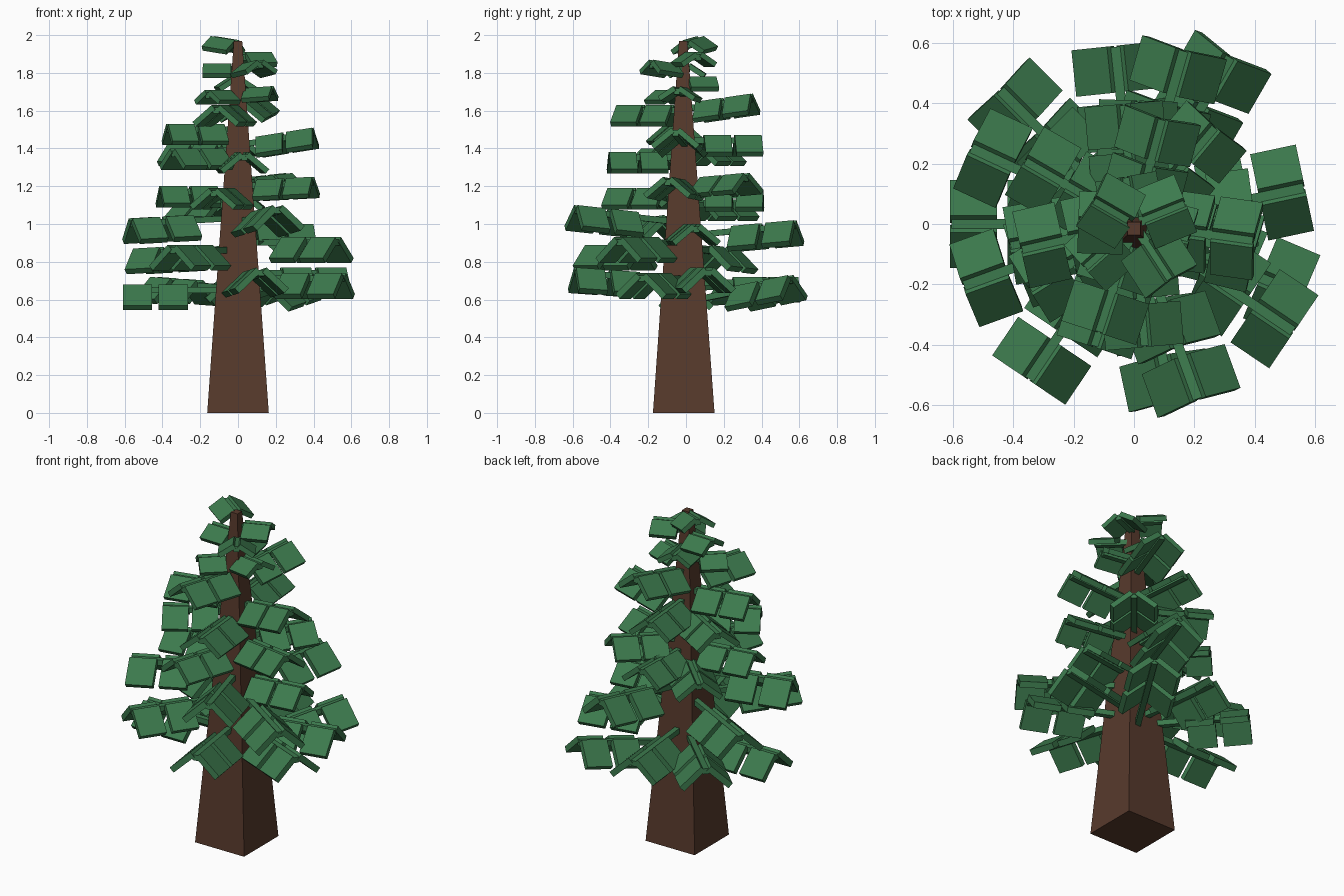
import bpy, bmesh, math
from mathutils import Vector

if "Cube" in bpy.data.objects:
    bpy.data.objects.remove(bpy.data.objects["Cube"])


def material(name, rgb):
    m = bpy.data.materials.new(name)
    m.diffuse_color = (*rgb, 1)
    m.use_nodes = True
    m.node_tree.nodes["Principled BSDF"].inputs["Base Color"].default_value = m.diffuse_color
    return m


GREEN = material("needle green", (0.045, 0.193, 0.074))
BROWN = material("bark brown", (0.095, 0.042, 0.025))


def add_box(bm, origin, axes, spans):
    """Box in a local frame; spans = (min, max) along each of the three axes."""
    vs = [bm.verts.new(origin + axes[0] * a + axes[1] * b + axes[2] * c)
          for a in spans[0] for b in spans[1] for c in spans[2]]
    for f in ((0, 1, 3, 2), (4, 6, 7, 5), (0, 4, 5, 1),
              (2, 3, 7, 6), (0, 2, 6, 4), (1, 5, 7, 3)):
        bm.faces.new([vs[i] for i in f])


def finish(bm, name, mat):
    bmesh.ops.recalc_face_normals(bm, faces=bm.faces)
    me = bpy.data.meshes.new(name)
    bm.to_mesh(me)
    bm.free()
    me.materials.append(mat)
    bpy.context.collection.objects.link(bpy.data.objects.new(name, me))


def branch(name, az, reach, z, pitch, pairs, length, gap, slant, droop, t):
    """Ridge beam with pairs of flat needle plates hanging like a roof."""
    a, p, d = math.radians(az), math.radians(pitch), math.radians(droop)
    u = Vector((math.cos(a) * math.cos(p), math.sin(a) * math.cos(p), math.sin(p)))
    v = Vector((-math.sin(a), math.cos(a), 0))
    w = u.cross(v)
    tip = Vector((reach * math.cos(a), reach * math.sin(a), z))
    bm = bmesh.new()
    # beam running back into the trunk
    add_box(bm, tip, (u, v, w), ((-reach + 0.02, -0.004), (-0.016, 0.016), (-0.045, -0.013)))
    # sloping plates on both sides, their thick edges forming a groove on the ridge
    for i in range(pairs):
        end = -i * (length + gap)
        for side in (1, -1):
            along = v * side * math.cos(d) - w * math.sin(d)
            normal = v * side * math.sin(d) + w * math.cos(d)
            start = tip + v * side * (t * math.sin(d) + 0.004)
            add_box(bm, start, (u, along, normal),
                    ((end - length, end), (0, slant), (-t, 0)))
    finish(bm, name, GREEN)


# trunk: square, tapering to the top
bm = bmesh.new()
rings = []
for half, cy, z in ((0.163, -0.012, 0), (0.022, -0.015, 1.97)):
    rings.append([bm.verts.new((sx * half, cy + sy * half, z))
                  for sx, sy in ((-1, -1), (1, -1), (1, 1), (-1, 1))])
bm.faces.new(rings[0])
bm.faces.new(rings[1])
for i in range(4):
    j = (i + 1) % 4
    bm.faces.new((rings[0][i], rings[0][j], rings[1][j], rings[1][i]))
finish(bm, "trunk", BROWN)

# branches: azimuth, reach, ridge height at the tip, upward pitch
lower = ((180, .61, .68, 0), (135, .63, .72, 3), (60, .64, .73, 10),
         (12, .58, .77, 0), (337, .61, .74, 0), (282, .60, .77, 4),
         (155, .60, .87, -3), (96, .595, .72, 0), (236, .625, .89, 0),
         (326, .64, .93, 0), (200, .605, 1.03, -3), (290, .62, 1.10, 6),
         (74, .60, 1.02, 5))
middle = ((352, .40, 1.51, 9), (346, .41, 1.25, 3), (193, .385, 1.53, 0),
          (212, .41, 1.40, 0), (275, .41, 1.38, 0), (190, .42, 1.20, 0),
          (252, .43, 1.19, 0), (95, .40, 1.47, 0), (50, .42, 1.27, 4),
          (88, .41, 1.18, 0), (150, .42, 1.42, 0), (135, .42, 1.13, 0),
          (252, .38, 1.63, 0), (75, .36, 1.69, 8), (8, .40, 1.0, 0))
upper = ((222, .22, 1.71, 0), (345, .19, 1.73, 4), (100, .16, 1.78, 0),
         (178, .185, 1.85, 0), (303, .22, 1.87, 8), (22, .185, 1.91, 0),
         (150, .155, 1.995, 8))
for tier, rows, shape in (("lower", lower, (2, .155, .035, .162, 43, .035)),
                          ("middle", middle, (2, .143, .02, .14, 40, .03)),
                          ("upper", upper, (1, .15, 0, .10, 33, .028))):
    for i, row in enumerate(rows):
        branch(f"{tier}_branch_{i + 1}", *row, *shape)
